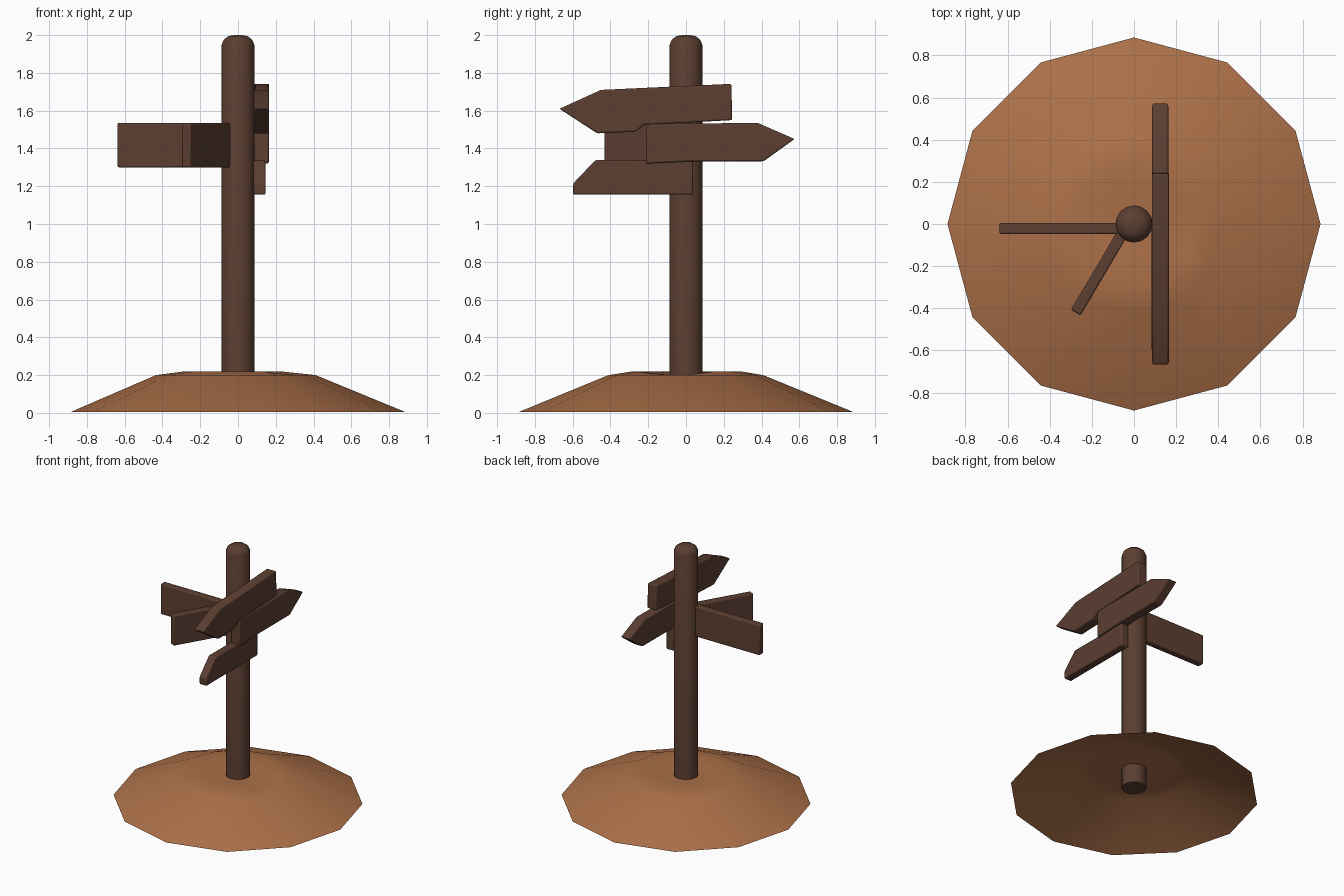
import bpy
import bmesh
import math
import random
from mathutils import Matrix, Vector

random.seed(4)
cube = bpy.data.objects.get("Cube")
if cube:
    bpy.data.objects.remove(cube, do_unlink=True)


def material(name, rgb):
    mat = bpy.data.materials.new(name)
    mat.use_nodes = True
    mat.diffuse_color = (*rgb, 1)
    mat.node_tree.nodes["Principled BSDF"].inputs["Base Color"].default_value = (*rgb, 1)
    return mat


wood = material("dark wood", (0.107, 0.049, 0.031))
soil = material("sandy soil", (0.41, 0.162, 0.066))


def finish(name, bm, mat, angle, bevel=0.0):
    """Turn a bmesh into a shaded object with an optional bevel."""
    mesh = bpy.data.meshes.new(name)
    bm.to_mesh(mesh)
    bm.free()
    obj = bpy.data.objects.new(name, mesh)
    bpy.context.collection.objects.link(obj)
    mesh.materials.append(mat)
    if bevel:
        mod = obj.modifiers.new("soft edges", "BEVEL")
        mod.width = bevel
        mod.segments = 2
    bpy.ops.object.select_all(action="DESELECT")
    obj.select_set(True)
    bpy.context.view_layer.objects.active = obj
    bpy.ops.object.shade_smooth_by_angle(angle=math.radians(angle))
    return obj


def rings(bm, profile, sides, jitter=0.0):
    """Stack rings of (radius, height), bottom or outside first."""
    loops = []
    for i, (r, z) in enumerate(profile):
        loop = []
        for k in range(sides):
            a = math.tau * k / sides
            rr = r * (1 + (random.uniform(-jitter, jitter) if i else 0))
            loop.append(bm.verts.new((rr * math.cos(a), rr * math.sin(a), z)))
        loops.append(loop)
    for low, high in zip(loops, loops[1:]):
        for k in range(sides):
            n = (k + 1) % sides
            bm.faces.new((low[k], low[n], high[n], high[k]))
    bm.faces.new(loops[-1])
    return loops


def board(name, outline, thickness, centre, angle):
    """Extrude an outline of (distance along, height) into a plank."""
    bm = bmesh.new()
    face = bm.faces.new([bm.verts.new((s, -thickness / 2, z)) for s, z in outline])
    ext = bmesh.ops.extrude_face_region(bm, geom=[face])
    top = [v for v in ext["geom"] if isinstance(v, bmesh.types.BMVert)]
    bmesh.ops.translate(bm, verts=top, vec=Vector((0, thickness, 0)))
    bmesh.ops.recalc_face_normals(bm, faces=bm.faces)
    place = Matrix.Translation((*centre, 0)) @ Matrix.Rotation(math.radians(angle), 4, "Z")
    bmesh.ops.transform(bm, matrix=place, verts=bm.verts)
    return finish(name, bm, wood, 30, 0.008)


# Open shell of earth with a slightly dished top
bm = bmesh.new()
loops = rings(bm, [(0.885, 0.005), (0.42, 0.2), (0.29, 0.218), (0.14, 0.2)], 12, 0.04)
loops[2][0].co.z -= 0.025
loops[2][11].co.z -= 0.015
finish("earth_mound", bm, soil, 30)

# Round post with a domed top
bm = bmesh.new()
base = rings(bm, [(0.088, 0.05), (0.088, 1.945), (0.076, 1.975), (0.05, 1.995), (0.02, 2.0)], 16)[0]
bm.faces.new(base[::-1])
finish("post", bm, wood, 40)

# Pointed boards on the left side of the post
board("upper_arrow_board",
      [(-0.67, 1.61), (-0.47, 1.48), (-0.27, 1.488), (-0.22, 1.525),
       (0.245, 1.55), (0.24, 1.742), (-0.45, 1.71)], 0.08, (0.125, 0), 90)
board("middle_arrow_board",
      [(-0.212, 1.32), (0.04, 1.332), (0.41, 1.332), (0.575, 1.45),
       (0.38, 1.535), (-0.212, 1.53)], 0.077, (0.1245, 0), 90)
board("lower_board",
      [(-0.597, 1.155), (0.037, 1.155), (0.037, 1.335), (-0.48, 1.338),
       (-0.597, 1.215)], 0.062, (0.114, 0), 90)

# Square-ended boards on the right side and front corner
for name, length, centre, angle in (("right_board", 0.638, (0, -0.022), 180),
                                    ("corner_board", 0.505, (-0.02, 0.015), 239.5)):
    board(name, [(0.05, 1.3), (length, 1.3), (length, 1.536), (0.05, 1.536)],
          0.053, centre, angle)
